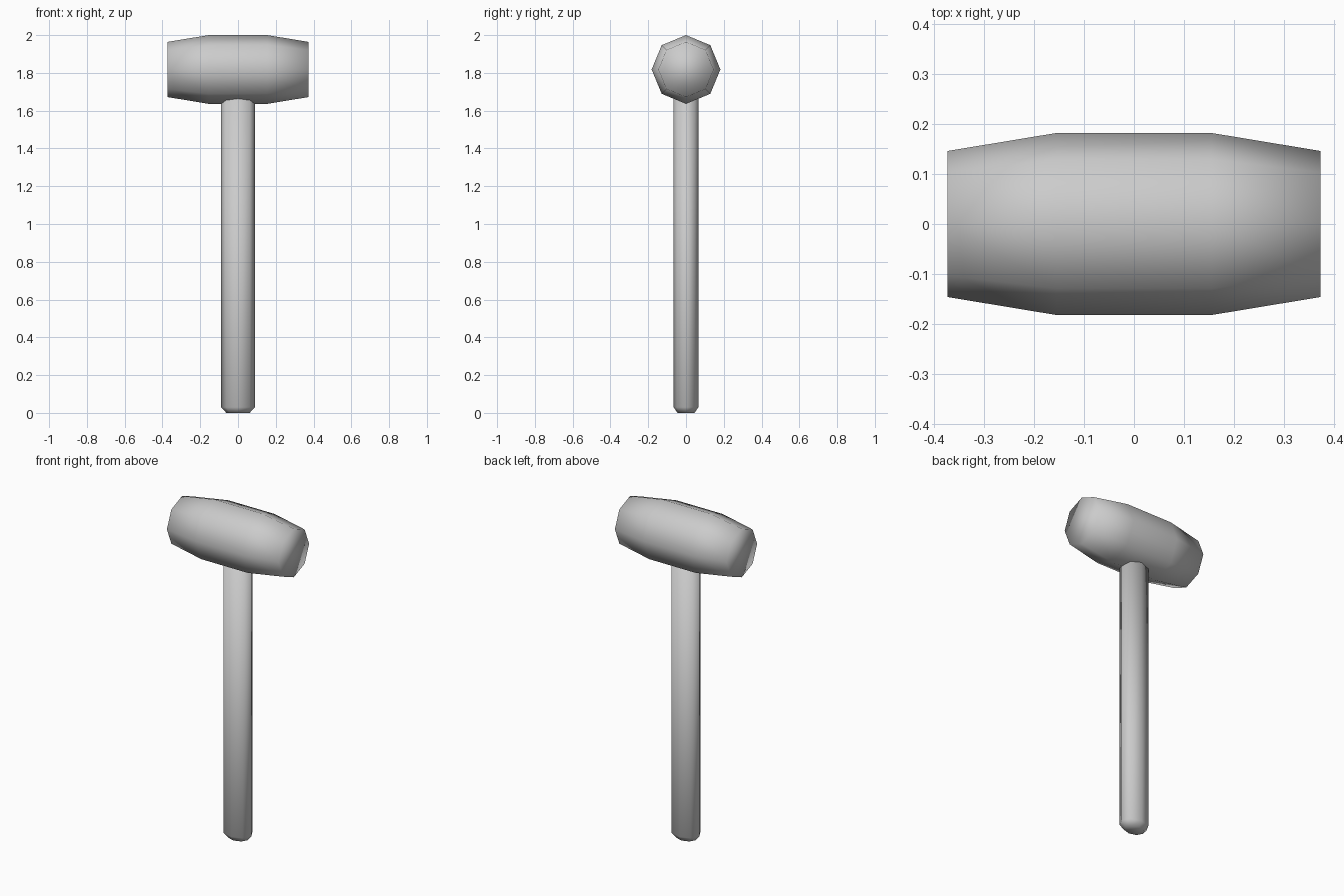
import bpy, bmesh
from math import sin, cos, pi
from mathutils import Vector

if "Cube" in bpy.data.objects:
    bpy.data.objects.remove(bpy.data.objects["Cube"])


def loft(name, rings, sides, axis, phase=0.0):
    """Skin a stack of elliptical rings (position, radius_a, radius_b) along an axis."""
    bm = bmesh.new()
    loops = []
    for p, ra, rb in rings:
        loop = []
        for i in range(sides):
            t = 2 * pi * i / sides + phase
            a, b = ra * cos(t), rb * sin(t)
            loop.append(bm.verts.new((p, a, b) if axis == 'X' else (a, b, p)))
        loops.append(loop)
    for lo, hi in zip(loops, loops[1:]):
        for i in range(sides):
            j = (i + 1) % sides
            bm.faces.new((lo[i], lo[j], hi[j], hi[i]))
    bm.faces.new(loops[0][::-1])
    bm.faces.new(loops[-1])
    bmesh.ops.recalc_face_normals(bm, faces=bm.faces[:])
    mesh = bpy.data.meshes.new(name)
    bm.to_mesh(mesh)
    bm.free()
    mesh.shade_smooth()
    obj = bpy.data.objects.new(name, mesh)
    bpy.context.collection.objects.link(obj)
    return obj


# Barrel-shaped octagonal mallet head
head = loft("mallet_head",
            [(x, r, r) for x, r in ((-0.373, 0.146), (-0.155, 0.182),
                                    (0.155, 0.182), (0.373, 0.146))], 8, 'X')
head.location = Vector((0, 0, 1.818))

# Oval handle with a chamfered butt
loft("handle", [(0, 0.062, 0.045), (0.03, 0.089, 0.066), (1.68, 0.089, 0.066)], 8, 'Z')
